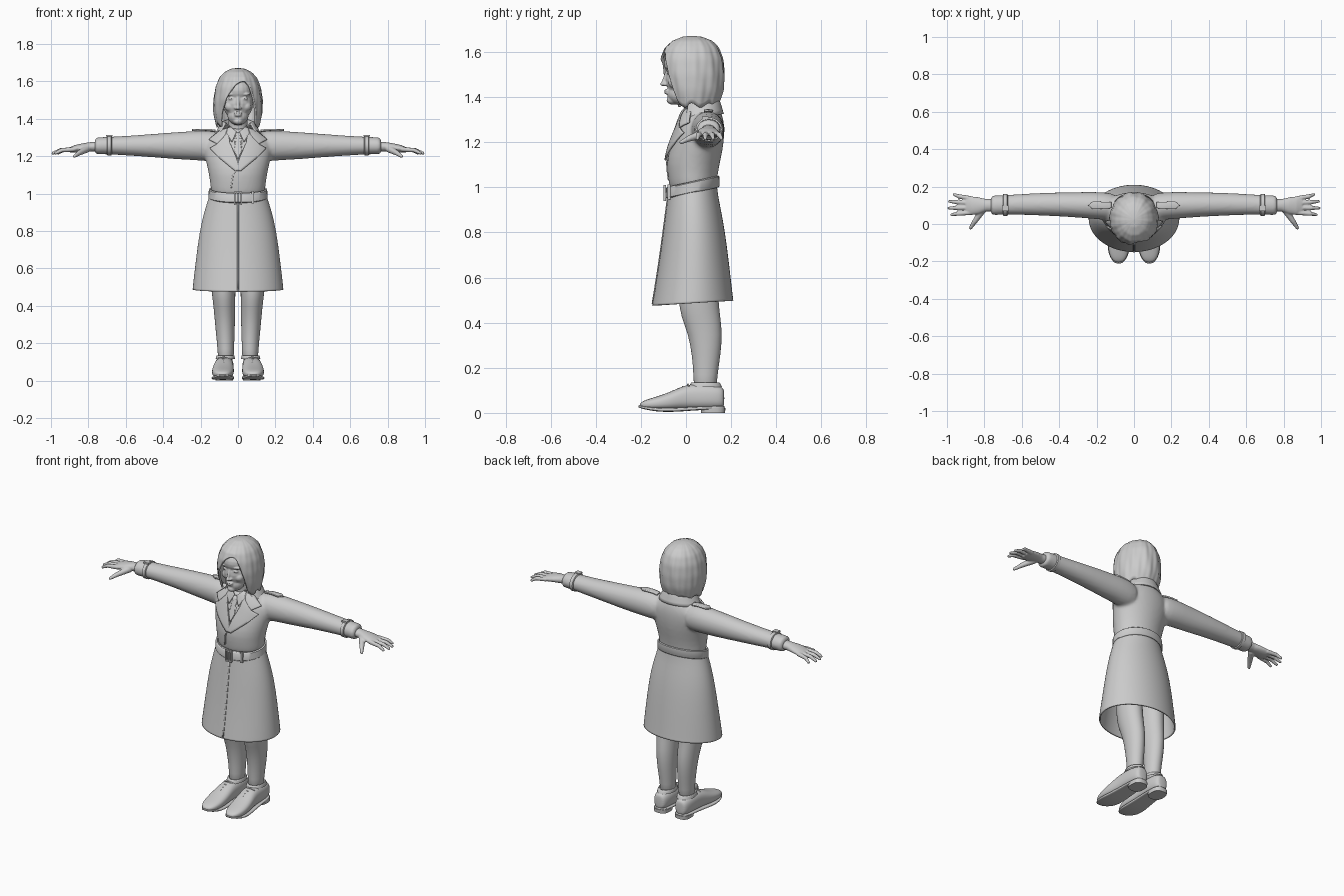
import bpy, bmesh
from math import sin, cos, pi, radians, degrees
from mathutils import Vector, Matrix
from mathutils.bvhtree import BVHTree

if "Cube" in bpy.data.objects:
    bpy.data.objects.remove(bpy.data.objects["Cube"])

grey = bpy.data.materials.new("plain_grey")
grey.use_nodes = True
grey.diffuse_color = (0.6, 0.6, 0.6, 1)
grey.node_tree.nodes["Principled BSDF"].inputs["Base Color"].default_value = (0.6, 0.6, 0.6, 1)


def finish(name, bm, mirror=False, thick=0, fuse=0, smooth=0, subsurf=0):
    """Turn a bmesh into a named object with its modifiers."""
    bmesh.ops.recalc_face_normals(bm, faces=bm.faces)
    me = bpy.data.meshes.new(name)
    bm.to_mesh(me)
    bm.free()
    me.materials.append(grey)
    ob = bpy.data.objects.new(name, me)
    bpy.context.collection.objects.link(ob)
    me.polygons.foreach_set("use_smooth", [True] * len(me.polygons))
    if mirror:
        ob.modifiers.new("mirror", "MIRROR").use_mirror_merge = False
    if subsurf:
        m = ob.modifiers.new("subsurf", "SUBSURF")
        m.levels = m.render_levels = subsurf
    if thick:
        m = ob.modifiers.new("thickness", "SOLIDIFY")
        m.thickness, m.offset = abs(thick), (0 if thick > 0 else -1)
    if fuse:
        m = ob.modifiers.new("fuse", "REMESH")
        m.mode, m.voxel_size, m.use_smooth_shade = "VOXEL", fuse, True
    if smooth:
        m = ob.modifiers.new("smooth", "SMOOTH")
        m.factor, m.iterations = 0.5, smooth
    if not (subsurf or fuse):
        bpy.ops.object.select_all(action="DESELECT")
        ob.select_set(True)
        bpy.context.view_layer.objects.active = ob
        bpy.ops.object.shade_smooth_by_angle(angle=radians(40))
    return ob


def loft(bm, axis, rings, caps=True, sides=24, tilt=0, sx=1, power=1):
    """Skin elliptical rings (position, centre a, centre b, radius a, radius b)."""
    loops = []
    for p, ca, cb, ra, rb in rings:
        loop = []
        for i in range(sides):
            t = 2 * pi * i / sides
            c, s = cos(t), sin(t)
            a = ca + ra * abs(c) ** power * (1 if c > 0 else -1)
            b = cb + rb * abs(s) ** power * (1 if s > 0 else -1)
            co = {"x": (p, a, b), "y": (a, p, b), "z": (a, b, p + tilt * (b - 0.03))}[axis]
            loop.append(bm.verts.new((co[0] * sx, co[1], co[2])))
        loops.append(loop)
    for l0, l1 in zip(loops, loops[1:]):
        for i in range(sides):
            j = (i + 1) % sides
            bm.faces.new((l0[i], l0[j], l1[j], l1[i]))
    if caps:
        bm.faces.new(loops[0])
        bm.faces.new(loops[-1])


def ball(bm, centre, radii):
    m = Matrix.Translation(centre) @ Matrix.Diagonal((*radii, 1))
    bmesh.ops.create_uvsphere(bm, u_segments=20, v_segments=12, radius=1, matrix=m)


def limb(bm, a, b, r0, r1, segments=12):
    """Tapered round-ended rod between two points."""
    a, b = Vector(a), Vector(b)
    q = (b - a).to_track_quat("Z", "Y").to_matrix().to_4x4()
    bmesh.ops.create_cone(bm, cap_ends=True, segments=segments, radius1=r0, radius2=r1,
                          depth=(b - a).length, matrix=Matrix.Translation((a + b) / 2) @ q)
    ball(bm, a, (r0,) * 3)
    ball(bm, b, (r1,) * 3)


def box(bm, centre, size):
    bmesh.ops.create_cube(bm, size=1, matrix=Matrix.Translation(centre) @ Matrix.Diagonal((*size, 1)))


def drape(name, outline, tree, down=False, lift=0.005, thick=0.007, mirror=False, miss=0.0):
    """Lay a flat cloth outline on a surface, from the front or from above."""
    bm = bmesh.new()
    bm.faces.new([bm.verts.new((a, b, 3) if down else (a, -3, b)) for a, b in outline])
    bmesh.ops.triangulate(bm, faces=bm.faces)
    bmesh.ops.subdivide_edges(bm, edges=bm.edges, cuts=7, use_grid_fill=True)
    way = Vector((0, 0, -1) if down else (0, 1, 0))
    for v in bm.verts:
        hit = tree.ray_cast(v.co, way)[0]
        if hit:
            v.co = hit - way * lift
        else:
            v.co[2 if down else 1] = miss
    return finish(name, bm, mirror=mirror, thick=thick)


def surface(ob):
    bpy.context.view_layer.update()
    return BVHTree.FromObject(ob, bpy.context.evaluated_depsgraph_get())


# Coat top: torso and sleeves fused into one skin
bm = bmesh.new()
loft(bm, "z", [(0.97, 0, .03, .146, .105), (1.03, 0, .03, .146, .107), (1.1, 0, .03, .156, .119),
               (1.17, 0, .045, .172, .12), (1.24, 0, .062, .188, .11), (1.29, 0, .07, .175, .1),
               (1.33, 0, .073, .12, .085), (1.365, 0, .07, .075, .07)])
for sx in (1, -1):
    loft(bm, "x", [(.08, .09, 1.25, .07, .075), (.15, .095, 1.255, .074, .084), (.22, .1, 1.257, .073, .079),
                   (.32, .103, 1.256, .067, .074), (.45, .106, 1.257, .063, .063), (.6, .105, 1.256, .056, .052),
                   (.7, .102, 1.257, .052, .047), (.755, .1, 1.255, .054, .046), (.768, .1, 1.255, .052, .044)], sx=sx)
coat = finish("coat_top", bm, subsurf=1, fuse=0.009, smooth=6)

# Coat skirt, open underneath, with a slightly raised back hem
bm = bmesh.new()
loft(bm, "z", [(1.01, 0, .03, .147, .107), (.96, 0, .03, .163, .112), (.9, 0, .032, .182, .122), (.8, 0, .035, .206, .138),
               (.65, 0, .034, .226, .158), (.5, 0, .03, .243, .179), (.487, 0, .03, .244, .181)],
     caps=False, sides=32, tilt=0.06)
skirt = finish("coat_skirt", bm, subsurf=1, thick=-0.008)

# Belt, buckle and keeper loop
bm = bmesh.new()
loft(bm, "z", [(.975, 0, .03, .154, .115), (.98, 0, .03, .158, .119), (1.022, 0, .03, .156, .118),
               (1.027, 0, .03, .15, .113)], caps=False, sides=40, tilt=0.22)
finish("belt", bm, thick=-0.01)
bm = bmesh.new()
for dx in (-.018, .018):
    box(bm, (dx, -.094, .975), (.008, .012, .072))
for dz in (-.032, .032):
    box(bm, (0, -.094, .975 + dz), (.044, .012, .008))
box(bm, (0, -.094, .975), (.006, .01, .06))
box(bm, (.078, -.076, .98), (.014, .014, .066))
finish("belt_buckle", bm)

# Lapels, front edge, shirt and tie
top = surface(coat)
drape("shirt_front", [(-.05, 1.345), (.05, 1.345), (.045, 1.26), (0, 1.19), (-.045, 1.26)], top, lift=.002)
drape("tie", [(-.014, 1.325), (.014, 1.325), (.009, 1.295), (.02, 1.23), (0, 1.18), (-.02, 1.23), (-.009, 1.295)],
      top, lift=.009)
drape("shirt_collar", [(.008, 1.33), (.05, 1.365), (.06, 1.32), (.032, 1.275)], top, lift=.011, mirror=True)
drape("lapel", [(.055, 1.345), (.075, 1.32), (.115, 1.262), (.15, 1.243), (.1, 1.19), (.015, 1.12),
                (-.012, 1.125), (.012, 1.2), (.042, 1.27)], top, lift=.011, mirror=True)
drape("collar_point", [(.055, 1.35), (.1, 1.335), (.155, 1.288), (.112, 1.265), (.07, 1.31)],
      top, lift=.014, mirror=True)
drape("wrap_edge", [(.01, 1.15), (.0, 1.15), (-.03, 1.1), (-.04, 1.03), (-.034, 1.03), (-.024, 1.1)], top, lift=.003)
drape("skirt_opening", [(-.004, .955), (.004, .955), (.004, .482), (-.004, .482)], surface(skirt), lift=.001, thick=.005)

# Shoulder straps
drape("shoulder_strap", [(.12, .085), (.22, .08), (.245, .1), (.22, .12), (.12, .115)], top,
      down=True, lift=.007, thick=.009, mirror=True, miss=1.33)

# Turned-down collar around the back of the neck
bm = bmesh.new()
rows = []
for rx, ry, z in ((.06, .055, 1.345), (.07, .072, 1.395), (.08, .082, 1.4), (.105, .094, 1.36), (.125, .104, 1.325)):
    row = []
    for i in range(33):
        t = radians(-125 + 250 * i / 32)
        row.append(bm.verts.new((rx * sin(t), .06 + ry * cos(t), z - .014 * (1 - cos(t)))))
    rows.append(row)
for r0, r1 in zip(rows, rows[1:]):
    for i in range(32):
        bm.faces.new((r0[i], r0[i + 1], r1[i + 1], r1[i]))
finish("collar", bm, thick=.008, subsurf=1)

# Cuff straps with small buckles
bm = bmesh.new()
loft(bm, "x", [(.675, .102, 1.257, .054, .048), (.678, .102, 1.257, .059, .053),
               (.698, .102, 1.257, .059, .053), (.701, .102, 1.257, .054, .048)], sides=32)
box(bm, (.688, .085, 1.309), (.034, .03, .01))
finish("cuff_strap", bm, mirror=True)

# Hands: palm, four fingers and thumb
bm = bmesh.new()
loft(bm, "x", [(.72, .1, 1.254, .034, .028), (.79, .1, 1.25, .033, .025), (.83, .098, 1.246, .045, .023),
               (.87, .098, 1.24, .05, .02), (.9, .102, 1.234, .046, .014)])
for y0, x1, y1 in ((.06, .975, .05), (.087, .99, .085), (.113, .987, .121), (.138, .962, .158)):
    mid = ((.89 + x1) / 2 + .01, (y0 + y1) / 2, 1.232)
    limb(bm, (.88, y0, 1.237), mid, .013, .0115)
    limb(bm, mid, (x1, y1, 1.216), .0115, .008)
limb(bm, (.81, .075, 1.238), (.85, .015, 1.217), .02, .014)
limb(bm, (.85, .015, 1.217), (.874, -.021, 1.2), .014, .009)
finish("hand", bm, mirror=True, fuse=.0045, smooth=3)

# Legs
bm = bmesh.new()
loft(bm, "z", [(.75, .085, .045, .07, .085), (.5, .079, .055, .067, .089), (.43, .075, .064, .06, .088),
               (.35, .071, .086, .056, .076), (.25, .068, .09, .05, .063), (.17, .065, .086, .044, .053),
               (.09, .065, .085, .043, .052)])
finish("leg", bm, mirror=True, subsurf=1)

# Shoes: upper, sole, heel, ankle rim and laces
bm = bmesh.new()
loft(bm, "y", [(.17, .073, .065, .022, .035), (.16, .073, .068, .042, .05), (.1, .073, .072, .051, .056),
               (.03, .074, .072, .051, .058), (-.02, .077, .066, .054, .051), (-.07, .08, .052, .059, .041),
               (-.13, .082, .042, .058, .03), (-.18, .082, .037, .045, .021), (-.206, .082, .034, .02, .009)], power=.8)
finish("shoe", bm, mirror=True, subsurf=2)
bm = bmesh.new()
loft(bm, "y", [(.173, .073, .025, .025, .007), (.155, .073, .023, .047, .008), (.06, .074, .021, .051, .008),
               (-.02, .077, .015, .056, .009), (-.1, .081, .012, .063, .009), (-.16, .082, .018, .056, .008),
               (-.2, .082, .026, .032, .006), (-.212, .082, .029, .014, .004)], power=.5)
finish("shoe_sole", bm, mirror=True, subsurf=1)
bm = bmesh.new()
loft(bm, "z", [(0, .073, .12, .046, .053), (.022, .073, .12, .048, .055)], power=.75)
finish("shoe_heel", bm, mirror=True)
bm = bmesh.new()
loft(bm, "z", [(.115, .068, .086, .052, .074), (.132, .067, .086, .05, .066), (.138, .067, .086, .046, .06),
               (.13, .067, .086, .04, .05)], caps=False)
finish("shoe_rim", bm, mirror=True, subsurf=1)
bm = bmesh.new()
for k in range(4):
    y, z = .012 - .022 * k, .126 - .01 * k
    limb(bm, (.052, y, z - .008), (.078, y - .004, z), .004, .004, 8)
    limb(bm, (.078, y - .004, z), (.104, y, z - .008), .004, .004, 8)
finish("shoe_laces", bm, mirror=True)

# Head: skull, face features and neck fused together
bm = bmesh.new()
for centre, radii in (((0, .035, 1.55), (.092, .115, .095)), ((0, -.01, 1.55), (.08, .088, .07)),
                      ((0, -.008, 1.48), (.08, .083, .088)), ((0, -.03, 1.415), (.056, .053, .05)),
                      ((0, -.06, 1.387), (.026, .026, .02)), ((0, -.085, 1.43), (.023, .011, .006)),
                      ((0, -.084, 1.419), (.019, .012, .007)), ((0, -.1, 1.458), (.011, .015, .01))):
    ball(bm, centre, radii)
for s in (1, -1):
    ball(bm, (.036 * s, -.068, 1.531), (.032, .022, .009))
    ball(bm, (.034 * s, -.073, 1.508), (.018, .013, .008))
    ball(bm, (.044 * s, -.05, 1.465), (.028, .029, .027))
    ball(bm, (.012 * s, -.09, 1.457), (.008, .012, .008))
limb(bm, (0, -.08, 1.52), (0, -.102, 1.46), .008, .009)
loft(bm, "z", [(1.3, 0, .05, .058, .055), (1.35, 0, .045, .051, .053), (1.45, 0, .04, .05, .055)])
finish("head", bm, fuse=.0045, smooth=2)

# Bob of hair with a side parting, swept clear of the face
profile = [(1.672, .002, .002, .002), (1.668, .035, .04, .045), (1.65, .072, .085, .09), (1.62, .1, .118, .12),
           (1.57, .121, .139, .14), (1.5, .131, .142, .147), (1.43, .13, .122, .142), (1.34, .112, .085, .11)]


def hair_point(t, z):
    for p, q in zip(profile, profile[1:]):
        if z >= q[0]:
            break
    f = min(1, (p[0] - z) / (p[0] - q[0]))
    rx, front, back = (p[i] + (q[i] - p[i]) * f for i in (1, 2, 3))
    lock = 1 + .014 * sin(11 * t + 18 * z) + .008 * sin(23 * t - 12 * z)
    return rx * sin(t) * lock, .025 - (front if cos(t) > 0 else back) * cos(t) * lock, z


bm = bmesh.new()
n, m, rows = 120, 24, []
for j in range(m + 1):
    row = []
    for i in range(n):
        t = -pi + 2 * pi * i / n
        off = degrees(t) - 18
        s = abs(off) / (34 if off > 0 else 68)
        low = 1.362 + .01 * sin(9 * t) if s >= 1 else 1.6 - .225 * s ** 2.4
        row.append(bm.verts.new(hair_point(t, 1.672 - (1.672 - low) * (j / m) ** 1.7)))
    rows.append(row)
bm.faces.new(rows[0])
for r0, r1 in zip(rows, rows[1:]):
    for i in range(n):
        k = (i + 1) % n
        bm.faces.new((r0[i], r0[k], r1[k], r1[i]))
finish("hair", bm, thick=-.012, smooth=1)
